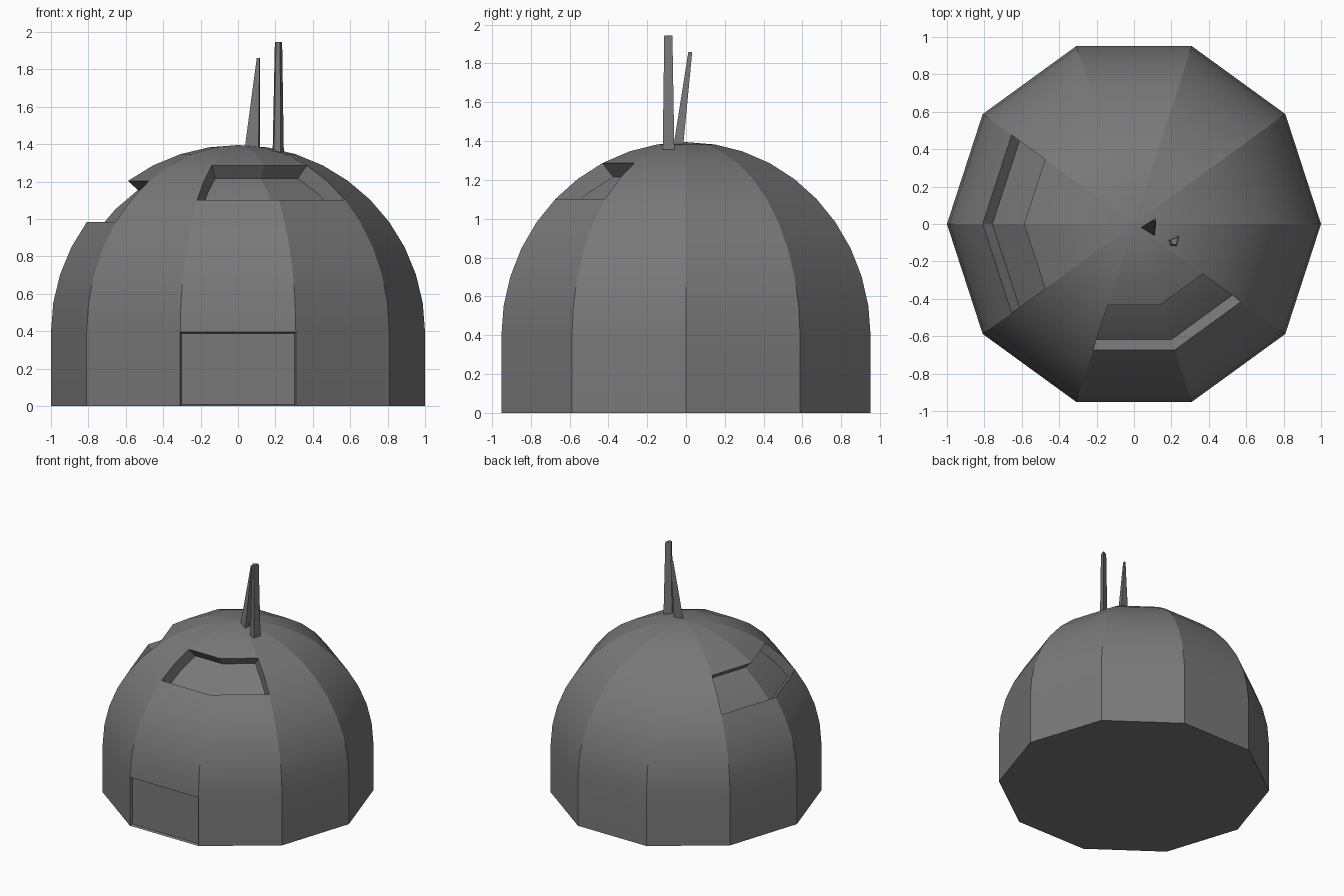
import bpy, bmesh, math

if "Cube" in bpy.data.objects:
    bpy.data.objects.remove(bpy.data.objects["Cube"])

SIDES, WALL = 10, 0.395

grey = bpy.data.materials.new("dark_grey")
grey.diffuse_color = (0.19, 0.19, 0.19, 1)
grey.use_nodes = True
grey.node_tree.nodes["Principled BSDF"].inputs["Base Color"].default_value = grey.diffuse_color


def make_object(name, bm):
    bmesh.ops.recalc_face_normals(bm, faces=bm.faces[:])
    mesh = bpy.data.meshes.new(name)
    bm.to_mesh(mesh)
    bm.free()
    mesh.materials.append(grey)
    ob = bpy.data.objects.new(name, mesh)
    bpy.context.collection.objects.link(ob)
    return ob


def recess(bm, faces, dr, dz):
    """Sink a patch of dome faces towards the axis and downwards."""
    geom = bmesh.ops.extrude_face_region(bm, geom=faces)["geom"]
    for v in (g for g in geom if isinstance(g, bmesh.types.BMVert)):
        r = math.hypot(v.co.x, v.co.y)
        v.co.x *= (r - dr) / r
        v.co.y *= (r - dr) / r
        v.co.z -= dz
    old = [f for f in faces if f.is_valid]
    if old:
        bmesh.ops.delete(bm, geom=old, context='FACES')


# Ten-sided dome: upright wall, then a quarter-circle profile in 9 degree steps
bm = bmesh.new()
profile = [(1, 0)] + [(math.cos(math.radians(9 * i)), WALL + math.sin(math.radians(9 * i)))
                      for i in range(10)]
rings = [[bm.verts.new((r * math.cos(math.tau * k / SIDES),
                        r * math.sin(math.tau * k / SIDES), z))
          for k in range(SIDES)] for r, z in profile]
apex = bm.verts.new((0, 0, WALL + 1))
cell = {}
for k in range(SIDES):
    n = (k + 1) % SIDES
    for row in range(len(rings) - 1):
        lo, hi = rings[row], rings[row + 1]
        cell[row, k] = bm.faces.new((lo[k], lo[n], hi[n], hi[k]))
    bm.faces.new((rings[-1][k], rings[-1][n], apex))
bm.faces.new(rings[0][::-1])
bm.normal_update()

# Upright ribs stay crisp all the way to the top
for e in bm.edges:
    if abs(e.verts[0].co.z - e.verts[1].co.z) > 1e-4:
        e.smooth = False

# Sunken windows, front and left, and a shallow door panel
recess(bm, [cell[r, k] for r in (6, 7) for k in (7, 8)], 0.058, 0.07)
recess(bm, [cell[r, k] for r in (5, 6) for k in (4, 5)], 0.052, 0.05)
bmesh.ops.inset_individual(bm, faces=[cell[0, 7]], thickness=0.01, depth=-0.02)

dome = make_object("dome", bm)
bpy.context.view_layer.objects.active = dome
dome.select_set(True)
bpy.ops.object.shade_smooth_by_angle(angle=math.radians(30), keep_sharp_edges=True)


# Tapered antennas on the roof
def spike(name, base, z0, tip, z1):
    bm = bmesh.new()
    lo = [bm.verts.new((x, y, z0)) for x, y in base]
    hi = [bm.verts.new((x, y, z1)) for x, y in tip]
    bm.faces.new(lo[::-1])
    bm.faces.new(hi)
    for i in range(len(lo)):
        j = (i + 1) % len(lo)
        bm.faces.new((lo[i], lo[j], hi[j], hi[i]))
    return make_object(name, bm)


spike("leaning_antenna",
      [(0.035, -0.02), (0.11, -0.065), (0.118, -0.015)], 1.37,
      [(0.10, 0.022), (0.115, 0.012), (0.118, 0.032)], 1.86)
spike("tall_antenna",
      [(0.185, -0.085), (0.192, -0.115), (0.228, -0.12), (0.245, -0.06)], 1.355,
      [(0.197, -0.085), (0.203, -0.108), (0.225, -0.112), (0.236, -0.07)], 1.945)
